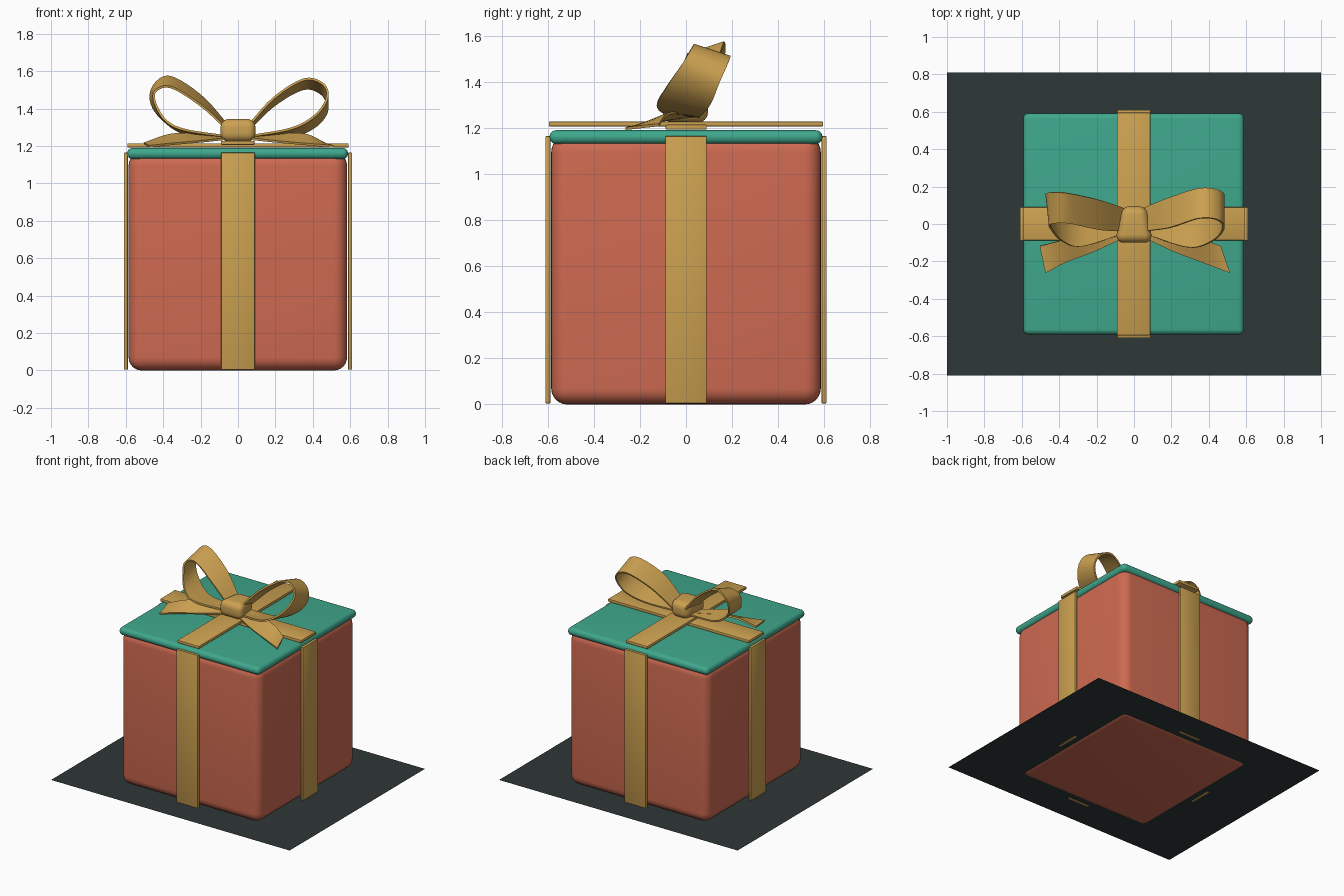
import bpy, bmesh, math
from mathutils import Vector

cube = bpy.data.objects.get("Cube")
if cube:
    bpy.data.objects.remove(cube, do_unlink=True)


def material(name, rgb):
    m = bpy.data.materials.new(name)
    m.use_nodes = True
    m.diffuse_color = (*rgb, 1)
    bsdf = next(n for n in m.node_tree.nodes if n.type == 'BSDF_PRINCIPLED')
    bsdf.inputs["Base Color"].default_value = (*rgb, 1)
    bsdf.inputs["Roughness"].default_value = 0.6
    return m


RED = material("coral red", (0.62, 0.145, 0.083))
TEAL = material("teal", (0.05, 0.39, 0.265))
GOLD = material("gold", (0.61, 0.36, 0.082))
DARK = material("dark slate", (0.028, 0.038, 0.038))


def finish(name, bm, mat):
    bmesh.ops.recalc_face_normals(bm, faces=bm.faces)
    mesh = bpy.data.meshes.new(name)
    bm.to_mesh(mesh)
    bm.free()
    mesh.materials.append(mat)
    obj = bpy.data.objects.new(name, mesh)
    bpy.context.collection.objects.link(obj)
    bpy.ops.object.select_all(action='DESELECT')
    obj.select_set(True)
    bpy.context.view_layer.objects.active = obj
    bpy.ops.object.shade_smooth_by_angle(angle=math.radians(40))
    return obj


def box(name, low, high, mat, bevel, segments=4, back_taper=1):
    """Rounded box between two corners; its back face may be narrower."""
    bm = bmesh.new()
    bmesh.ops.create_cube(bm, size=1)
    for v in bm.verts:
        if v.co.y > 0:
            v.co.x *= back_taper
        v.co = Vector(l + (c + 0.5) * (h - l) for l, h, c in zip(low, high, v.co))
    bmesh.ops.bevel(bm, geom=bm.edges[:], offset=bevel, segments=segments,
                    profile=0.5, affect='EDGES', clamp_overlap=True)
    return finish(name, bm, mat)


def spline(points, steps=8):
    """Catmull-Rom interpolation through centre + half-width rows."""
    pts = [Vector(p) for p in points]
    pts = [2 * pts[0] - pts[1]] + pts + [2 * pts[-1] - pts[-2]]
    out = []
    for a, b, c, d in zip(pts, pts[1:], pts[2:], pts[3:]):
        for i in range(steps):
            t = i / steps
            out.append(b + (c - a) * (t / 2) + (2 * a - 5 * b + 4 * c - d) * (t * t / 2)
                       + (3 * b - a - 3 * c + d) * (t ** 3 / 2))
    return out + [pts[-2]]


def band(name, points):
    """Ribbon strip: each row is centre x, y, z and half-width x, y, z."""
    bm = bmesh.new()
    rows = []
    for p in spline(points):
        centre, half = Vector(p[:3]), Vector(p[3:])
        rows.append([bm.verts.new(centre + half * s) for s in (-1, 0, 1)])
    for r, q in zip(rows, rows[1:]):
        for i in range(2):
            bm.faces.new((r[i], r[i + 1], q[i + 1], q[i]))
    obj = finish(name, bm, GOLD)
    solid = obj.modifiers.new("thickness", 'SOLIDIFY')
    solid.thickness = 0.012
    solid.offset = 0
    # Keep the solidified rim crisp
    rim = obj.modifiers.new("crisp rim", 'EDGE_SPLIT')
    rim.split_angle = math.radians(50)
    return obj


# Ground sheet
bm = bmesh.new()
bmesh.ops.create_grid(bm, x_segments=1, y_segments=1, size=1)
for v in bm.verts:
    v.co = (v.co.x, v.co.y * 0.81, 0.007)
finish("ground_sheet", bm, DARK)

# Box and lid
box("gift_box", (-0.585, -0.585, 0), (0.583, 0.585, 1.165), RED, 0.07, 6)
box("lid", (-0.592, -0.592, 1.13), (0.588, 0.592, 1.19), TEAL, 0.029, 5)

# Upright ribbons on the four sides
for side, s in (("front", -1), ("back", 1)):
    y = sorted((s * 0.588, s * 0.61))
    box(side + "_ribbon", (-0.09, y[0], 0.004), (0.09, y[1], 1.165), GOLD, 0.005, 2)
for side, s in (("right", -1), ("left", 1)):
    x = sorted((s * 0.588, s * 0.61))
    box(side + "_ribbon", (x[0], -0.09, 0.004), (x[1], 0.09, 1.165), GOLD, 0.005, 2)

# Crossed ribbons over the lid
box("top_ribbon_across", (-0.592, -0.088, 1.192), (0.592, 0.09, 1.214), GOLD, 0.005, 2)
box("top_ribbon_along", (-0.092, -0.595, 1.206), (0.088, 0.595, 1.228), GOLD, 0.005, 2)

# Bow knot
box("bow_knot", (-0.1, -0.1, 1.222), (0.1, 0.095, 1.345), GOLD, 0.045, 6, 0.68)

# Bow loops
band("left_bow_loop", [
    (0.04, 0.02, 1.28, 0, 0.06, -0.01),
    (0.19, 0.06, 1.435, 0, 0.08, -0.02),
    (0.35, 0.11, 1.53, 0, 0.08, -0.025),
    (0.45, 0.10, 1.505, 0, 0.08, -0.03),
    (0.478, 0.06, 1.43, 0, 0.085, -0.035),
    (0.42, 0.01, 1.34, 0, 0.10, -0.03),
    (0.29, -0.03, 1.275, 0, 0.095, -0.02),
    (0.05, 0, 1.25, 0, 0.05, 0)])
band("right_bow_loop", [
    (-0.04, 0.02, 1.28, 0, 0.06, 0.01),
    (-0.19, 0.05, 1.435, 0, 0.08, 0.025),
    (-0.355, 0.085, 1.54, 0, 0.08, 0.027),
    (-0.44, 0.085, 1.515, 0, 0.085, 0.02),
    (-0.455, 0.065, 1.44, -0.012, 0.09, 0.01),
    (-0.40, 0.01, 1.345, -0.015, 0.10, 0.01),
    (-0.28, -0.03, 1.275, 0, 0.09, -0.01),
    (-0.05, 0, 1.25, 0, 0.05, 0)])

# Bow tails
for side, s, skew in (("left", 1, -0.025), ("right", -1, 0.015)):
    band(side + "_bow_tail", [
        (s * 0.05, -0.02, 1.245, 0, 0.05, 0.005),
        (s * 0.21, -0.085, 1.243, 0, 0.06, 0.02),
        (s * 0.36, -0.14, 1.235, 0, 0.062, 0.025),
        (s * 0.488, -0.19, 1.205, s * skew, 0.072, 0.008)])
